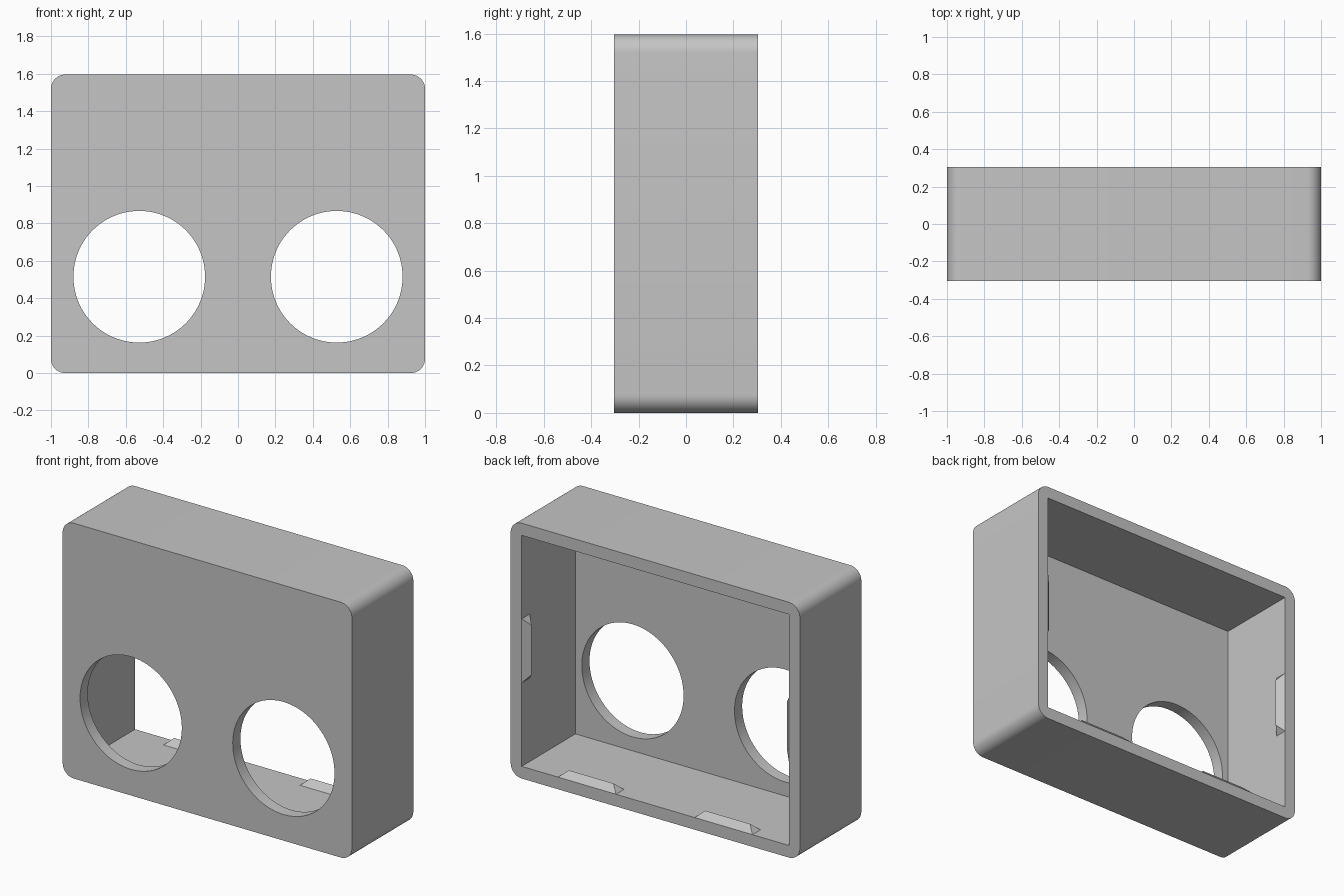
import bpy, bmesh, math
from mathutils import Matrix, Vector

old = bpy.data.objects.get("Cube")
if old:
    bpy.data.objects.remove(old, do_unlink=True)

W, D, H = 2.0, 0.607, 1.596      # outer size
WALL = 0.076                     # wall thickness and corner radius
HOLE_R, HOLE_X, HOLE_Z = 0.352, 0.528, 0.515
BACK = D / 2

grey = bpy.data.materials.new("light_grey")
grey.use_nodes = True
colour = (0.56, 0.56, 0.56, 1)
grey.diffuse_color = colour
grey.node_tree.nodes["Principled BSDF"].inputs["Base Color"].default_value = colour


def make_object(name, bm):
    bmesh.ops.recalc_face_normals(bm, faces=bm.faces)
    mesh = bpy.data.meshes.new(name)
    bm.to_mesh(mesh)
    bm.free()
    mesh.materials.append(grey)
    obj = bpy.data.objects.new(name, mesh)
    bpy.context.collection.objects.link(obj)
    return obj


def make_box(name, size, centre, radius=0):
    bm = bmesh.new()
    bmesh.ops.create_cube(bm, size=1, matrix=Matrix.Translation(centre) @ Matrix.Diagonal((*size, 1)))
    if radius:
        # round only the edges that run front to back
        edges = [e for e in bm.edges if abs(e.verts[0].co.y - e.verts[1].co.y) > size[1] / 2]
        bmesh.ops.bevel(bm, geom=edges, offset=radius, segments=10, profile=0.5, affect='EDGES')
    return make_object(name, bm)


def make_hole_cutter(x):
    bm = bmesh.new()
    place = Matrix.Translation((x, -BACK, HOLE_Z)) @ Matrix.Rotation(math.pi / 2, 4, 'X')
    bmesh.ops.create_cone(bm, cap_ends=True, segments=96, radius1=HOLE_R, radius2=HOLE_R,
                          depth=WALL * 4, matrix=place)
    return make_object("hole_cutter", bm)


def make_clip(name, centre, along, inward):
    # wedge with a ridge and sloping ends, flush with the open back
    length, width, rise, slope = 0.4, 0.08, 0.04, 0.045
    along, inward, forward = Vector(along), Vector(inward), Vector((0, -1, 0))
    bm = bmesh.new()
    for side in (-1, 1):
        end = Vector(centre) + along * side * length / 2
        bm.verts.new(end)
        bm.verts.new(end + forward * width)
        bm.verts.new(end - along * side * slope + forward * width / 2 + inward * rise)
    bmesh.ops.convex_hull(bm, input=bm.verts[:])
    return make_object(name, bm)


# open-backed case with two round holes in the front wall
case = make_box("case", (W, D, H), (0, 0, H / 2), WALL)
cutters = [make_box("cavity_cutter", (W - 2 * WALL, D, H - 2 * WALL), (0, WALL, H / 2)),
           make_hole_cutter(-HOLE_X), make_hole_cutter(HOLE_X)]
bpy.context.view_layer.objects.active = case
for cutter in cutters:
    cutter.hide_render = True
    cut = case.modifiers.new("cut", 'BOOLEAN')
    cut.operation = 'DIFFERENCE'
    cut.solver = 'EXACT'
    cut.object = cutter
    bpy.ops.object.modifier_apply(modifier=cut.name)
    bpy.data.objects.remove(cutter, do_unlink=True)

bpy.ops.object.select_all(action='DESELECT')
case.select_set(True)
bpy.ops.object.shade_smooth_by_angle(angle=math.radians(30))

# snap clips: two on the floor, one on each side wall
for side, label in ((1, "left"), (-1, "right")):
    make_clip(f"floor_clip_{label}", (side * 0.472, BACK, WALL), (1, 0, 0), (0, 0, 1))
    make_clip(f"side_clip_{label}", (side * (W / 2 - WALL), BACK, H / 2), (0, 0, 1), (-side, 0, 0))
